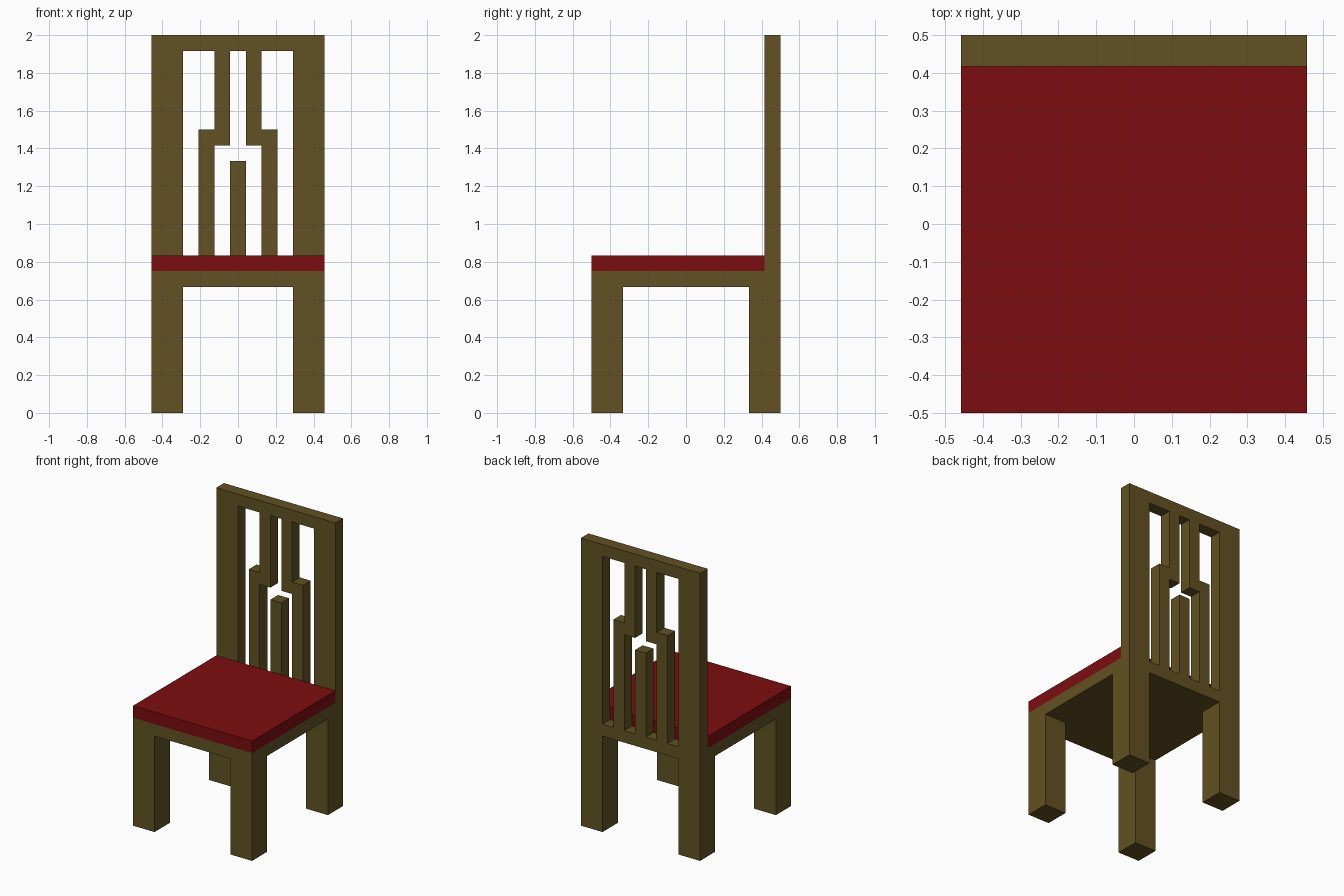
import bpy, bmesh, math
from mathutils import Matrix

if "Cube" in bpy.data.objects:
    bpy.data.objects.remove(bpy.data.objects["Cube"])

U = 1 / 12  # design grid: the chair is 11 x 12 x 24 units


def material(name, colour):
    m = bpy.data.materials.new(name)
    m.diffuse_color = (*colour, 1)
    m.use_nodes = True
    m.node_tree.nodes["Principled BSDF"].inputs["Base Color"].default_value = m.diffuse_color
    return m


wood = material("brown wood", (0.122, 0.083, 0.016))
red = material("dark red", (0.205, 0.004, 0.005))


def add_object(name, bm, mat):
    bmesh.ops.recalc_face_normals(bm, faces=bm.faces)
    mesh = bpy.data.meshes.new(name)
    bm.to_mesh(mesh)
    bm.free()
    mesh.materials.clear()
    mesh.materials.append(mat)
    obj = bpy.data.objects.new(name, mesh)
    bpy.context.collection.objects.link(obj)
    return obj


def box(name, x, y, z, mat):
    """Box from (min, max) pairs in grid units."""
    bm = bmesh.new()
    bmesh.ops.create_cube(bm, size=1)
    for v in bm.verts:
        v.co = [U * (r[0] if c < 0 else r[1]) for c, r in zip(v.co, (x, y, z))]
    return add_object(name, bm, mat)


def panel(name, loops, y, mat):
    """Filled front outline with holes, extruded between two depths."""
    curve = bpy.data.curves.new(name, 'CURVE')
    curve.dimensions = '2D'
    curve.fill_mode = 'BOTH'
    curve.extrude = U * (y[1] - y[0]) / 2
    for loop in loops:
        spline = curve.splines.new('POLY')
        spline.points.add(len(loop) - 1)
        for p, (px, pz) in zip(spline.points, loop):
            p.co = (px * U, pz * U, 0, 1)
        spline.use_cyclic_u = True
    helper = bpy.data.objects.new(name + "_outline", curve)
    mesh = bpy.data.meshes.new_from_object(helper)
    bm = bmesh.new()
    bm.from_mesh(mesh)
    bpy.data.objects.remove(helper)
    bpy.data.curves.remove(curve)
    bpy.data.meshes.remove(mesh)
    bmesh.ops.remove_doubles(bm, verts=bm.verts, dist=1e-4)
    bm.transform(Matrix.Translation((0, U * sum(y) / 2, 0))
                 @ Matrix.Rotation(math.pi / 2, 4, 'X'))
    for f in bm.faces:
        f.smooth = False
    return add_object(name, bm, mat)


def mirrored(points):
    return [(-x, z) for x, z in reversed(points)]


# Back frame: rear posts, rails and stepped slats in one outline
half = [(0, 8), (3.5, 8), (3.5, 0), (5.5, 0), (5.5, 24)]
outer = half + mirrored(half[1:])
side_gap = [(2.5, 9), (3.5, 9), (3.5, 23), (1.5, 23), (1.5, 18), (2.5, 18)]
middle_half = [(0.5, 16), (0.5, 9), (1.5, 9), (1.5, 17), (0.5, 17), (0.5, 23)]
middle_gap = middle_half + mirrored(middle_half)
panel("back_frame", [outer, side_gap, mirrored(side_gap), middle_gap], (5, 6), wood)

# Legs: square in front, inner halves of the rear posts behind
for side, x in (("left", (-5.5, -3.5)), ("right", (3.5, 5.5))):
    box("front_leg_" + side, x, (-6, -4), (0, 8), wood)
    box("rear_leg_" + side, x, (4, 5), (0, 8), wood)

# Seat board and cushion
box("seat_board", (-5.5, 5.5), (-6, 5), (8, 9), wood)
box("seat_cushion", (-5.5, 5.5), (-6, 5), (9, 10), red)
